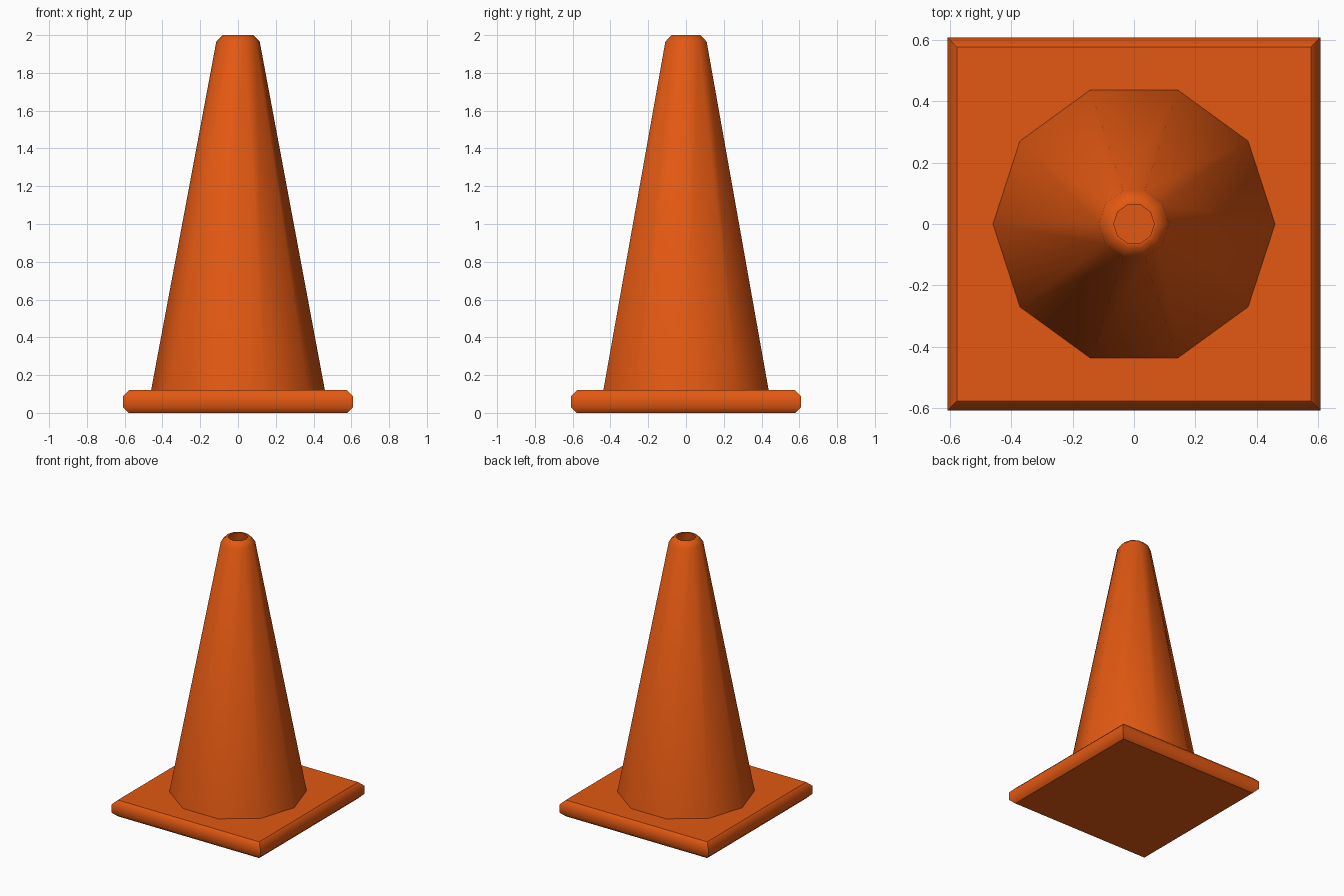
import bpy, bmesh, math

if "Cube" in bpy.data.objects:
    bpy.data.objects.remove(bpy.data.objects["Cube"])

orange = bpy.data.materials.new("safety_orange")
orange.diffuse_color = (0.76, 0.098, 0.006, 1)
orange.use_nodes = True
orange.node_tree.nodes["Principled BSDF"].inputs["Base Color"].default_value = orange.diffuse_color


def loft(name, profile, sides, phase=0.0, caps=False, sharp_rings=(), sharp_corners=False):
    """Stack regular polygon rings from (radius, z) pairs and skin them."""
    bm = bmesh.new()
    rings = []
    for r, z in profile:
        rings.append([bm.verts.new((r * math.cos(phase + math.tau * i / sides),
                                    r * math.sin(phase + math.tau * i / sides), z))
                      for i in range(sides)])
    for a, b in zip(rings, rings[1:]):
        for i in range(sides):
            j = (i + 1) % sides
            bm.faces.new((a[i], a[j], b[j], b[i])).smooth = True
            if sharp_corners:
                bm.edges.get((a[i], b[i])).smooth = False
    if caps:
        bm.faces.new(rings[0][::-1])
        bm.faces.new(rings[-1])
    for k in sharp_rings:
        for i in range(sides):
            bm.edges.get((rings[k][i], rings[k][(i + 1) % sides])).smooth = False
    mesh = bpy.data.meshes.new(name)
    bm.to_mesh(mesh)
    bm.free()
    mesh.materials.append(orange)
    obj = bpy.data.objects.new(name, mesh)
    bpy.context.collection.objects.link(obj)
    return obj


# Square foot plate with chamfered rims
q = math.sqrt(2)
loft("base_plate",
     [(0.578 * q, 0), (0.608 * q, 0.03), (0.608 * q, 0.09), (0.578 * q, 0.12)],
     4, math.pi / 4, caps=True, sharp_rings=(0, 3), sharp_corners=True)

# Hollow ten-sided cone: outer wall, rounded lip, then inner wall back to the plate
loft("cone_body",
     [(0.46, 0.12), (0.115, 1.965), (0.08, 2.0), (0.066, 2.0), (0.075, 1.95), (0.42, 0.12)],
     10, sharp_rings=(3,))
